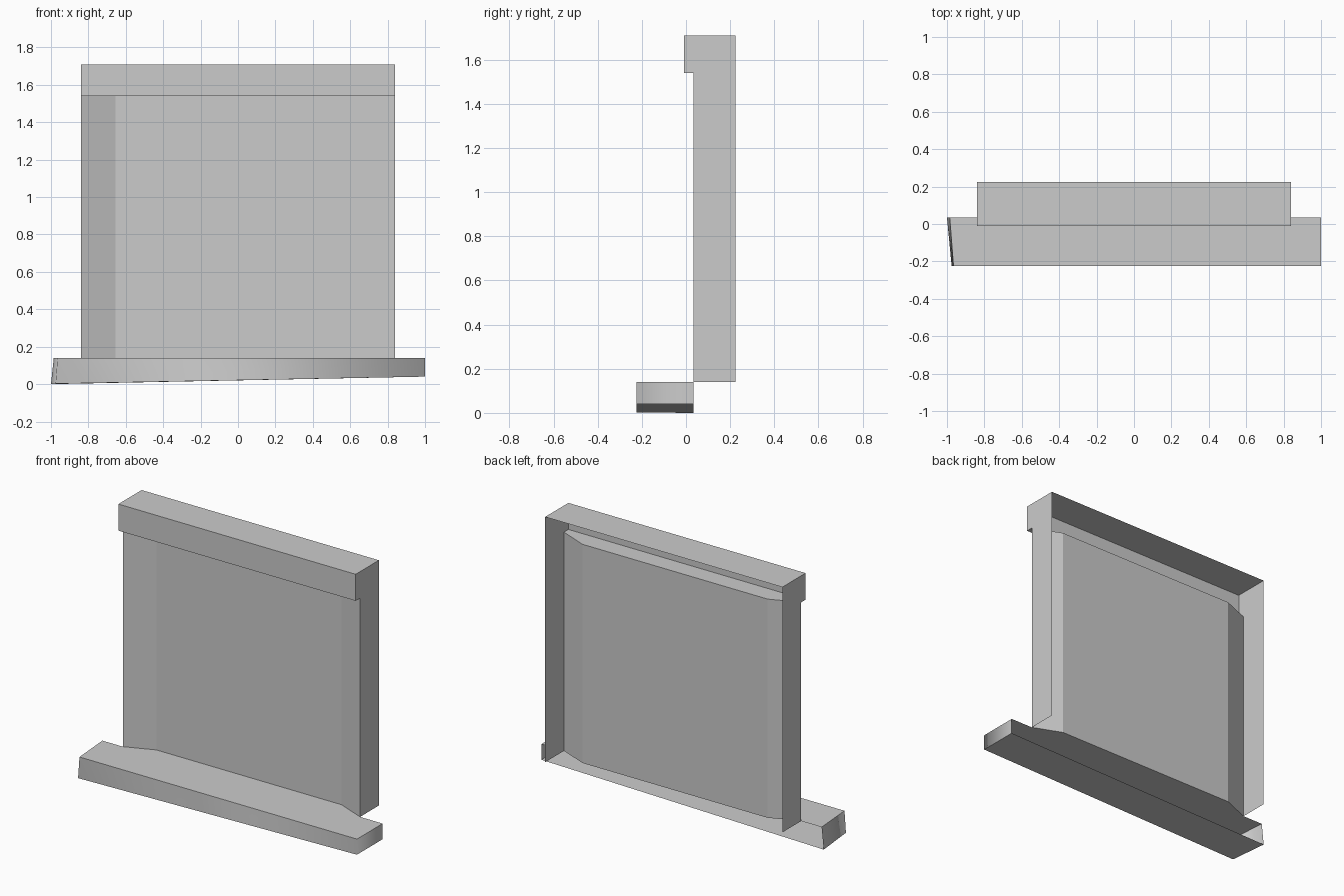
import bpy
import bmesh

cube = bpy.data.objects.get("Cube")
if cube:
    bpy.data.objects.remove(cube, do_unlink=True)

grey = bpy.data.materials.new("plain_grey")
grey.use_nodes = True
colour = (0.6, 0.6, 0.6, 1)
grey.diffuse_color = colour
grey.node_tree.nodes["Principled BSDF"].inputs["Base Color"].default_value = colour


def sheet(name, polygons, smooth=False):
    """Open surface made of the given polygons, joined along shared edges."""
    bm = bmesh.new()
    for poly in polygons:
        bm.faces.new([bm.verts.new(p) for p in poly])
    bmesh.ops.remove_doubles(bm, verts=bm.verts, dist=0.0001)
    for face in bm.faces:
        face.smooth = smooth
    mesh = bpy.data.meshes.new(name)
    bm.to_mesh(mesh)
    bm.free()
    mesh.materials.append(grey)
    obj = bpy.data.objects.new(name, mesh)
    bpy.context.collection.objects.link(obj)
    return obj


def strip(low, high):
    """Quads bridging two paths that run left to right."""
    return [(low[i], low[i + 1], high[i + 1], high[i]) for i in range(len(low) - 1)]


def at_height(path, z):
    return [(x, y, z) for x, y in path]


# Main dimensions
HALF = 0.84
FRONT, BACK = 0.035, 0.225
LIP = -0.01
SILL_TOP, HEAD, TOP = 0.14, 1.54, 1.71

# Plan outline of the recessed panel with splayed sides
recess = [(-HALF, FRONT), (-0.655, 0.11), (0.655, 0.11), (HALF, FRONT)]

# Panel, open at the back
sheet("recessed_panel", strip(at_height(recess, SILL_TOP), at_height(recess, HEAD)))

# Side walls, stepped forward at the lintel
side = [(LIP, HEAD), (FRONT, HEAD), (FRONT, SILL_TOP),
        (BACK, SILL_TOP), (BACK, TOP), (LIP, TOP)]
for name, s in (("left_side", 1), ("right_side", -1)):
    wall = [(s * HALF, y, z) for y, z in side]
    sheet(name, [wall if s > 0 else wall[::-1]])

# Lintel: front band, top and underside
lip = [(-HALF, LIP), (HALF, LIP)]
rear = [(-HALF, BACK), (HALF, BACK)]
sheet("lintel", strip(at_height(lip, HEAD), at_height(lip, TOP))
      + strip(at_height(lip, TOP), at_height(rear, TOP))
      + [at_height(recess + lip[::-1], HEAD)])

# Sill: skewed left end, tapering underside, open at the back
low = [(-1, FRONT, 0), (-0.975, -BACK, 0.002), (1, -BACK, 0.04), (1, FRONT, 0.04)]
high = at_height([(-0.985, FRONT), (-0.965, -BACK), (1, -BACK), (1, FRONT)], SILL_TOP)
sheet("sill_edges", strip(low, high), smooth=True)
sheet("sill_top", [[high[1], high[2], high[3]]
                   + at_height(recess[::-1], SILL_TOP) + [high[0]]])
sheet("sill_underside", [low])
